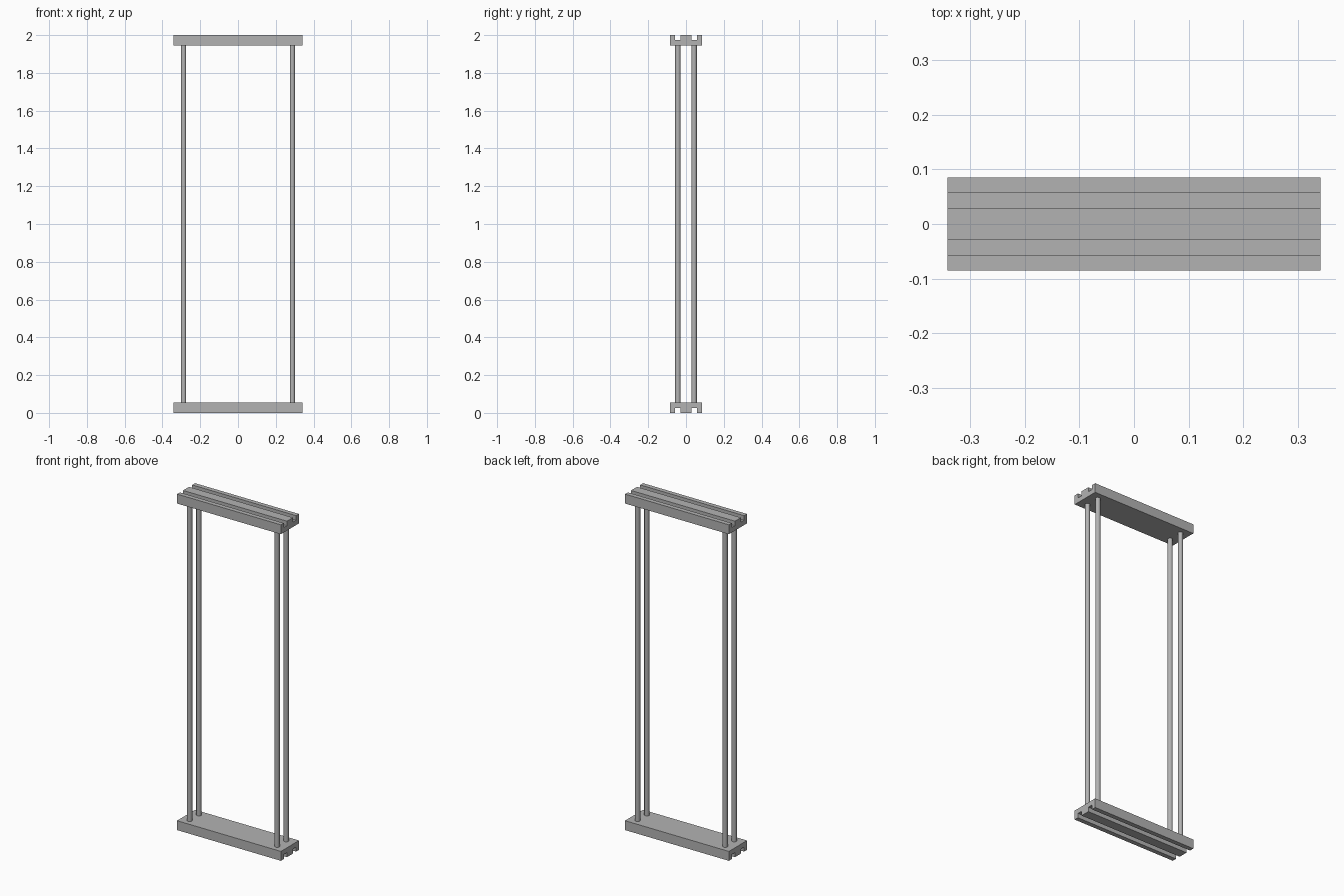
import bpy
import bmesh
from mathutils import Matrix

cube = bpy.data.objects.get("Cube")
if cube:
    bpy.data.objects.remove(cube, do_unlink=True)

HALF_X, HALF_Y, BAR_H = 0.342, 0.085, 0.056
GROOVE_IN, GROOVE_OUT, GROOVE_D = 0.028, 0.058, 0.027
ROD_X, ROD_Y, ROD_R = 0.288, 0.043, 0.014
HEIGHT = 2.0

grey = bpy.data.materials.new("plain_grey")
grey.use_nodes = True
colour = (0.45, 0.45, 0.45, 1)
grey.diffuse_color = colour
grey.node_tree.nodes["Principled BSDF"].inputs["Base Color"].default_value = colour


def add_object(name, bm):
    bmesh.ops.recalc_face_normals(bm, faces=bm.faces)
    mesh = bpy.data.meshes.new(name)
    bm.to_mesh(mesh)
    bm.free()
    mesh.materials.append(grey)
    obj = bpy.data.objects.new(name, mesh)
    bpy.context.collection.objects.link(obj)
    return obj


def grooved_bar(name, inner_z, outer_z):
    """Bar with two lengthwise grooves in its outer face."""
    floor_z = outer_z - GROOVE_D if outer_z > inner_z else outer_z + GROOVE_D
    half = [(GROOVE_IN, outer_z), (GROOVE_IN, floor_z), (GROOVE_OUT, floor_z),
            (GROOVE_OUT, outer_z), (HALF_Y, outer_z), (HALF_Y, inner_z)]
    profile = half + [(-y, z) for y, z in reversed(half)]
    bm = bmesh.new()
    face = bm.faces.new([bm.verts.new((-HALF_X, y, z)) for y, z in profile])
    swept = bmesh.ops.extrude_face_region(bm, geom=[face], use_keep_orig=True)
    verts = [v for v in swept["geom"] if isinstance(v, bmesh.types.BMVert)]
    bmesh.ops.translate(bm, verts=verts, vec=(2 * HALF_X, 0, 0))
    return add_object(name, bm)


def rod(name, x, y):
    """Round upright running between the two bars."""
    bm = bmesh.new()
    bmesh.ops.create_cone(bm, cap_ends=True, segments=32, radius1=ROD_R,
                          radius2=ROD_R, depth=HEIGHT - 2 * BAR_H,
                          matrix=Matrix.Translation((x, y, HEIGHT / 2)))
    obj = add_object(name, bm)
    for f in obj.data.polygons:
        f.use_smooth = len(f.vertices) == 4
    return obj


# Bars at both ends, grooves facing outwards
grooved_bar("bottom_bar", BAR_H, 0)
grooved_bar("top_bar", HEIGHT - BAR_H, HEIGHT)

# Four upright rods
for side, sx in (("left", 1), ("right", -1)):
    for end, sy in (("front", -1), ("back", 1)):
        rod(f"{end}_{side}_rod", sx * ROD_X, sy * ROD_Y)
